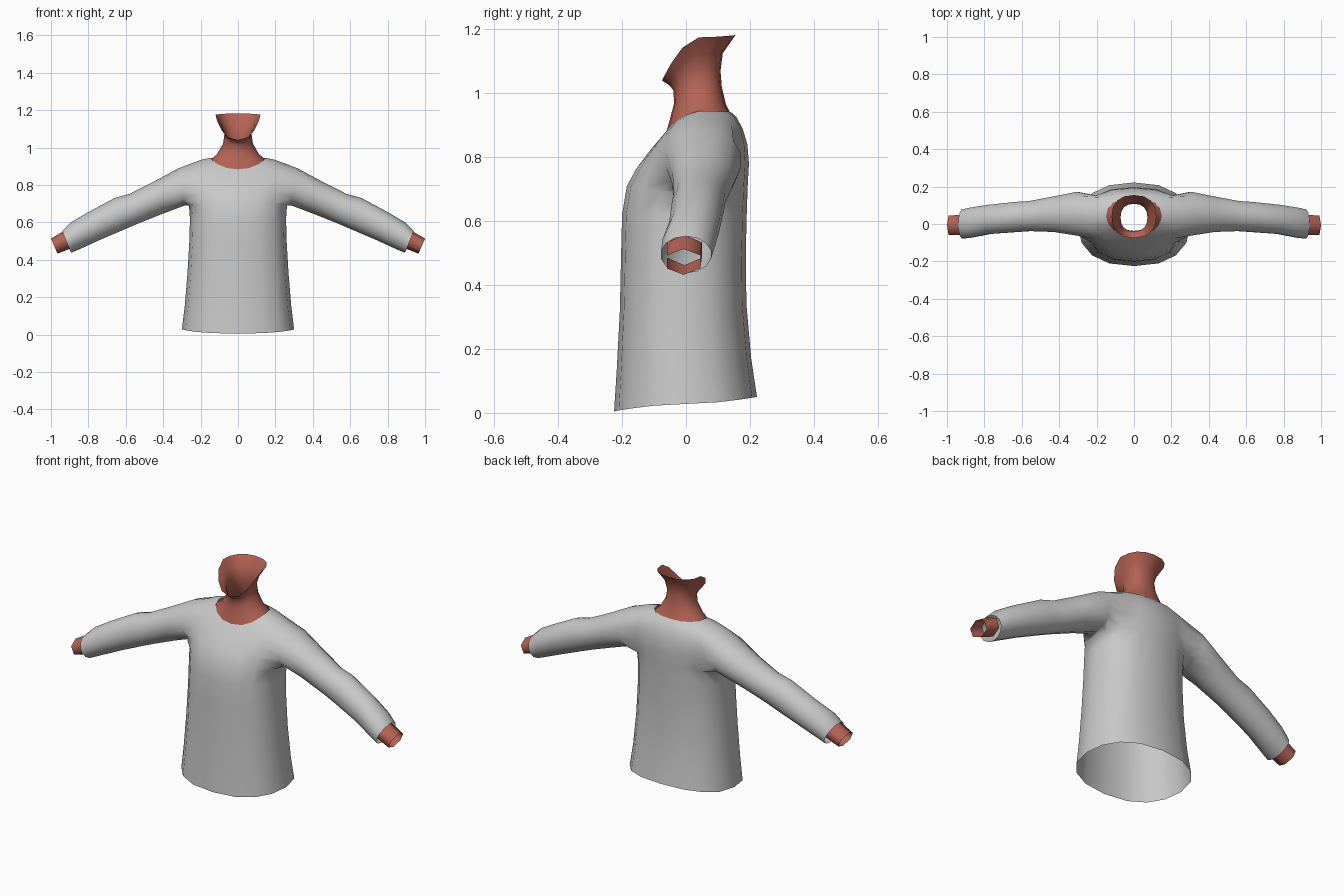
import bpy, bmesh, math

if "Cube" in bpy.data.objects:
    bpy.data.objects.remove(bpy.data.objects["Cube"])


def material(name, rgb):
    m = bpy.data.materials.new(name)
    m.diffuse_color = (*rgb, 1)
    m.use_nodes = True
    m.node_tree.nodes["Principled BSDF"].inputs["Base Color"].default_value = m.diffuse_color
    return m


GREY = material("grey_cloth", (0.58, 0.58, 0.58))
SKIN = material("red_brown_skin", (0.46, 0.125, 0.09))


def half_ring(bm, a, yf, yb, zs, zf, zb):
    """Right half of a rounded cross-section, from front centre to back centre.
    zs, zf, zb are the heights at the side, front and back."""
    verts = []
    for k in range(-4, 5):
        t = k * math.pi / 8
        c, s = max(0, math.cos(t)), math.sin(t)
        x = 0 if abs(k) == 4 else a * c ** 0.85
        y = (yf + yb) / 2 + (yb - yf) / 2 * math.copysign(abs(s) ** 0.85, s)
        z = zs + abs(s) ** 1.5 * ((zf if s < 0 else zb) - zs)
        verts.append(bm.verts.new((x, y, z)))
    return verts


def limb_ring(bm, n, top, bottom, yf, yb):
    """Closed tilted ring around the arm, starting at its top point."""
    verts = []
    for i in range(n):
        t = 2 * math.pi * i / n
        c, s = math.cos(t), math.sin(t)
        verts.append(bm.verts.new((
            (top[0] + bottom[0]) / 2 + (top[0] - bottom[0]) / 2 * c,
            (yf + yb) / 2 + (yb - yf) / 2 * s,
            (top[1] + bottom[1]) / 2 + (top[1] - bottom[1]) / 2 * c)))
    return verts


def bridge(bm, r0, r1, closed):
    n = len(r0)
    for i in range(n if closed else n - 1):
        j = (i + 1) % n
        bm.faces.new((r0[i], r0[j], r1[j], r1[i]))


def finish(bm, name, mat):
    """Make a mirrored, smooth object from the right half."""
    me = bpy.data.meshes.new(name)
    bm.normal_update()
    bm.to_mesh(me)
    bm.free()
    me.materials.append(mat)
    for p in me.polygons:
        p.use_smooth = True
    ob = bpy.data.objects.new(name, me)
    bpy.context.collection.objects.link(ob)
    mod = ob.modifiers.new("mirror", 'MIRROR')
    mod.use_clip = True
    mod.merge_threshold = 0.001
    return ob


# Shirt body, hem to neckline: half width, front y, back y, side/front/back z
bm = bmesh.new()
body = [half_ring(bm, *r) for r in (
    (.300, -.225, .222, .028, .005, .050),
    (.285, -.217, .204, .150, .130, .170),
    (.270, -.207, .189, .330, .320, .340),
    (.260, -.203, .187, .500, .500, .500),
    (.257, -.200, .190, .620, .620, .620),
    (.262, -.185, .193, .690, .710, .710),
    (.270, -.155, .197, .770, .765, .780),
    (.275, -.120, .192, .850, .812, .840),
    (.250, -.090, .177, .915, .848, .890),
    (.195, -.073, .158, .935, .868, .925),
    (.145, -.058, .140, .945, .886, .942))]
LOW, HIGH = 5, 8          # rings below and above the armhole
for lv in range(len(body) - 1):
    for k in range(8):
        if LOW <= lv < HIGH and 2 <= k < 6:
            continue      # armhole opening
        a, b = body[lv], body[lv + 1]
        bm.faces.new((a[k], a[k + 1], b[k + 1], b[k]))

# Sleeve, grown out of the armhole edge
hole = ([body[HIGH][k] for k in (4, 5, 6)]
        + [body[lv][6] for lv in (7, 6)]
        + [body[LOW][k] for k in (6, 5, 4, 3, 2)]
        + [body[lv][2] for lv in (6, 7)]
        + [body[HIGH][k] for k in (2, 3)])
prev = hole
for spec in (
        ((.320, .888), (.285, .690), -.065, .175),
        ((.450, .818), (.400, .647), -.045, .150),
        ((.580, .752), (.530, .595), -.040, .125),
        ((.660, .730), (.600, .565), -.045, .120),
        ((.800, .655), (.740, .505), -.055, .105),
        ((.890, .602), (.850, .455), -.075, .090),
        ((.940, .553), (.893, .437), -.080, .080)):
    ring = limb_ring(bm, 14, *spec)
    bridge(bm, ring, prev, True)
    prev = ring
bmesh.ops.recalc_face_normals(bm, faces=bm.faces[:])
finish(bm, "shirt", GREY)

# Neck, flaring to the open jaw line
bm = bmesh.new()
neck = [half_ring(bm, *r) for r in (
    (.155, -.064, .145, .925, .870, .925),
    (.112, -.050, .125, .965, .920, .965),
    (.080, -.037, .112, 1.020, .970, 1.020),
    (.072, -.040, .108, 1.075, 1.010, 1.070),
    (.090, -.052, .115, 1.125, 1.025, 1.125),
    (.120, -.075, .155, 1.175, 1.040, 1.182))]
for a, b in zip(neck, neck[1:]):
    bridge(bm, a, b, False)
finish(bm, "neck", SKIN)

# Six-sided open wrists
bm = bmesh.new()
inner = limb_ring(bm, 6, (.925, .557), (.890, .462), -.068, .058)
outer = limb_ring(bm, 6, (1.0, .513), (.965, .432), -.068, .053)
bridge(bm, outer, inner, True)
finish(bm, "wrists", SKIN)
